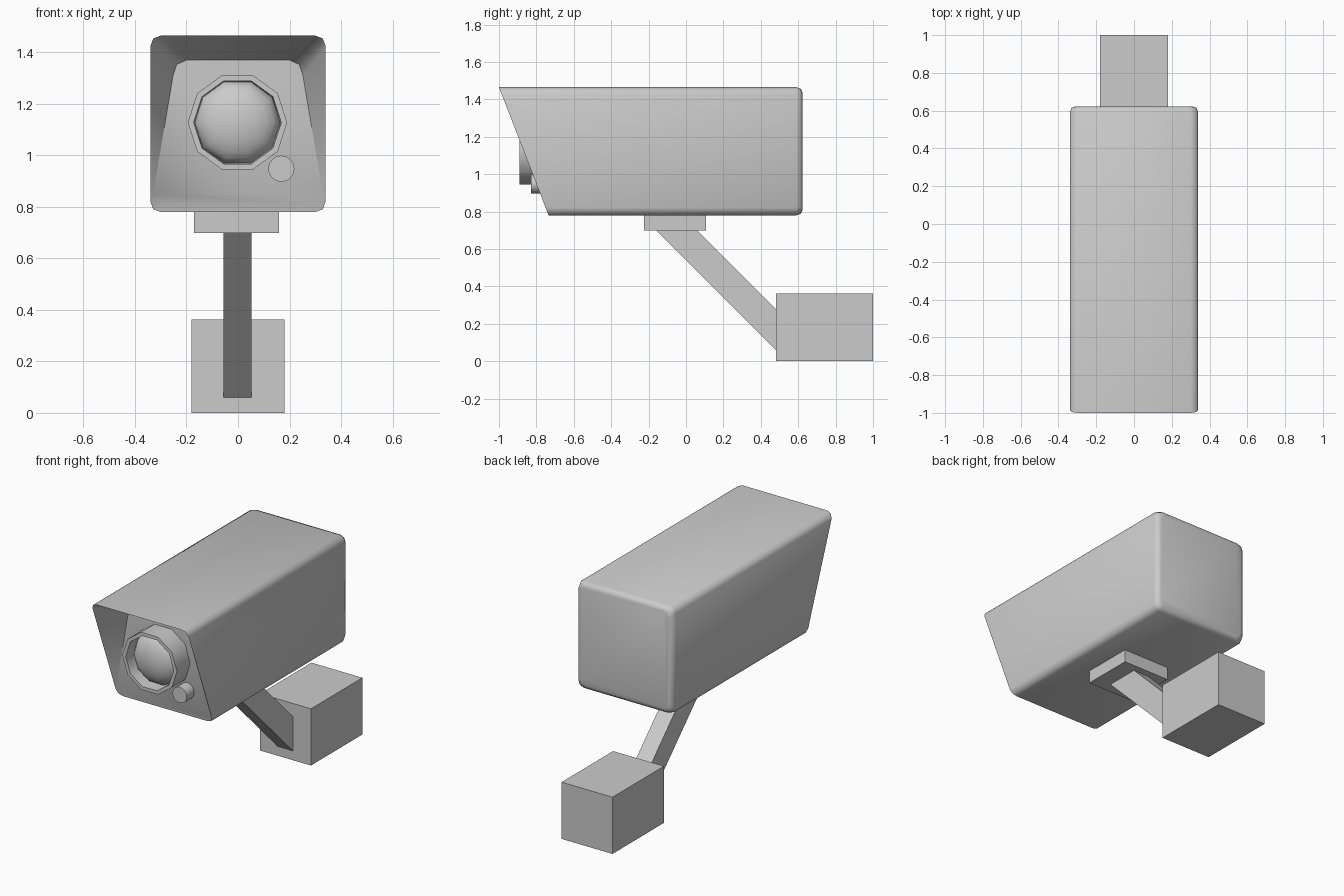
import bpy, bmesh, math

if "Cube" in bpy.data.objects:
    bpy.data.objects.remove(bpy.data.objects["Cube"])


def finish(name, bm, smooth=None):
    """Turn a bmesh into a named object, optionally smoothed by angle."""
    bmesh.ops.recalc_face_normals(bm, faces=bm.faces[:])
    mesh = bpy.data.meshes.new(name)
    bm.to_mesh(mesh)
    bm.free()
    ob = bpy.data.objects.new(name, mesh)
    bpy.context.collection.objects.link(ob)
    if smooth:
        bpy.ops.object.select_all(action='DESELECT')
        ob.select_set(True)
        bpy.context.view_layer.objects.active = ob
        bpy.ops.object.shade_smooth_by_angle(angle=math.radians(smooth))
    return ob


def bridge(bm, a, b):
    n = len(a)
    for i in range(n):
        j = (i + 1) % n
        bm.faces.new((a[i], a[j], b[j], b[i]))


def prism(name, profile, x0, x1):
    """Extrude a (y, z) profile along x."""
    bm = bmesh.new()
    a, b = [[bm.verts.new((x, y, z)) for y, z in profile] for x in (x0, x1)]
    bridge(bm, a, b)
    bm.faces.new(a)
    bm.faces.new(b)
    return finish(name, bm)


def rect(y0, y1, z0, z1):
    return [(y0, z0), (y1, z0), (y1, z1), (y0, z1)]


def lathe(name, profile, sides, x, z):
    """Revolve an (r, y) profile about an axis parallel to y; r = 0 closes to a point."""
    bm = bmesh.new()
    prev = None
    for r, y in profile:
        if r == 0:
            tip = bm.verts.new((x, y, z))
            for i in range(sides):
                bm.faces.new((prev[i], prev[(i + 1) % sides], tip))
            break
        ring = [bm.verts.new((x + r * math.cos(math.tau * i / sides), y,
                              z + r * math.sin(math.tau * i / sides))) for i in range(sides)]
        if prev:
            bridge(bm, prev, ring)
        prev = ring
    return finish(name, bm, 50)


def rim_y(z):
    return -1 + (1.465 - z) * 0.387


def section(d):
    """Rounded rectangle in x, z, inset by d; runs from top right clockwise."""
    w, t, b = 0.34 - d, 1.465 - d, 0.78 + d
    half = [(w - 0.04, t), (w - 0.011, t - 0.011), (w, t - 0.04),
            (w, b + 0.04), (w - 0.011, b + 0.011), (w - 0.04, b)]
    return half + [(-x, z) for x, z in reversed(half)]


# Housing: rounded back, slanted hood rim, recessed front panel
bm = bmesh.new()
loops = [[bm.verts.new((x, y, z)) for x, z in section(d)]
         for d, y in ((0.03, 0.623), (0.009, 0.615), (0, 0.59))]
loops.append([bm.verts.new((x, rim_y(z), z)) for x, z in section(0)])
half = [(0.2, 1.37), (0.238, 1.353), (0.252, 1.31),
        (0.33, 0.85), (0.322, 0.81), (0.296, 0.793)]
panel = [bm.verts.new((x, max(-0.755, rim_y(z) + 0.004), z))
         for x, z in half + [(-x, z) for x, z in reversed(half)]]
loops.append(panel)
for a, b in zip(loops, loops[1:]):
    bridge(bm, a, b)
bm.faces.new(loops[0])
bm.faces.new(panel[:4] + panel[8:])
bm.faces.new(panel[3:9])
finish("housing", bm, 50)

# Lens barrel with recessed dome, and small indicator lamp
lathe("lens_barrel", [(0.193, -0.72), (0.193, -0.89), (0.17, -0.89), (0.166, -0.80)],
      10, -0.002, 1.128)
dome = [(0.166 * math.cos(a), -0.80 - 0.085 * math.sin(a))
        for a in (math.pi / 2 * i / 6 for i in range(6))]
lathe("lens_dome", dome + [(0, -0.885)], 10, -0.002, 1.128)
lathe("indicator_lamp", [(0.051, -0.72), (0.051, -0.83), (0, -0.83)], 16, 0.168, 0.948)

# Mounting plate, slanted arm and wall block
prism("mount_plate", rect(-0.225, 0.107, 0.698, 0.80), -0.17, 0.16)
prism("arm", [(-0.18, 0.72), (0.48, 0.06), (0.48, 0.28), (0.04, 0.72)], -0.057, 0.052)
prism("wall_block", rect(0.48, 1.0, 0, 0.363), -0.18, 0.18)
